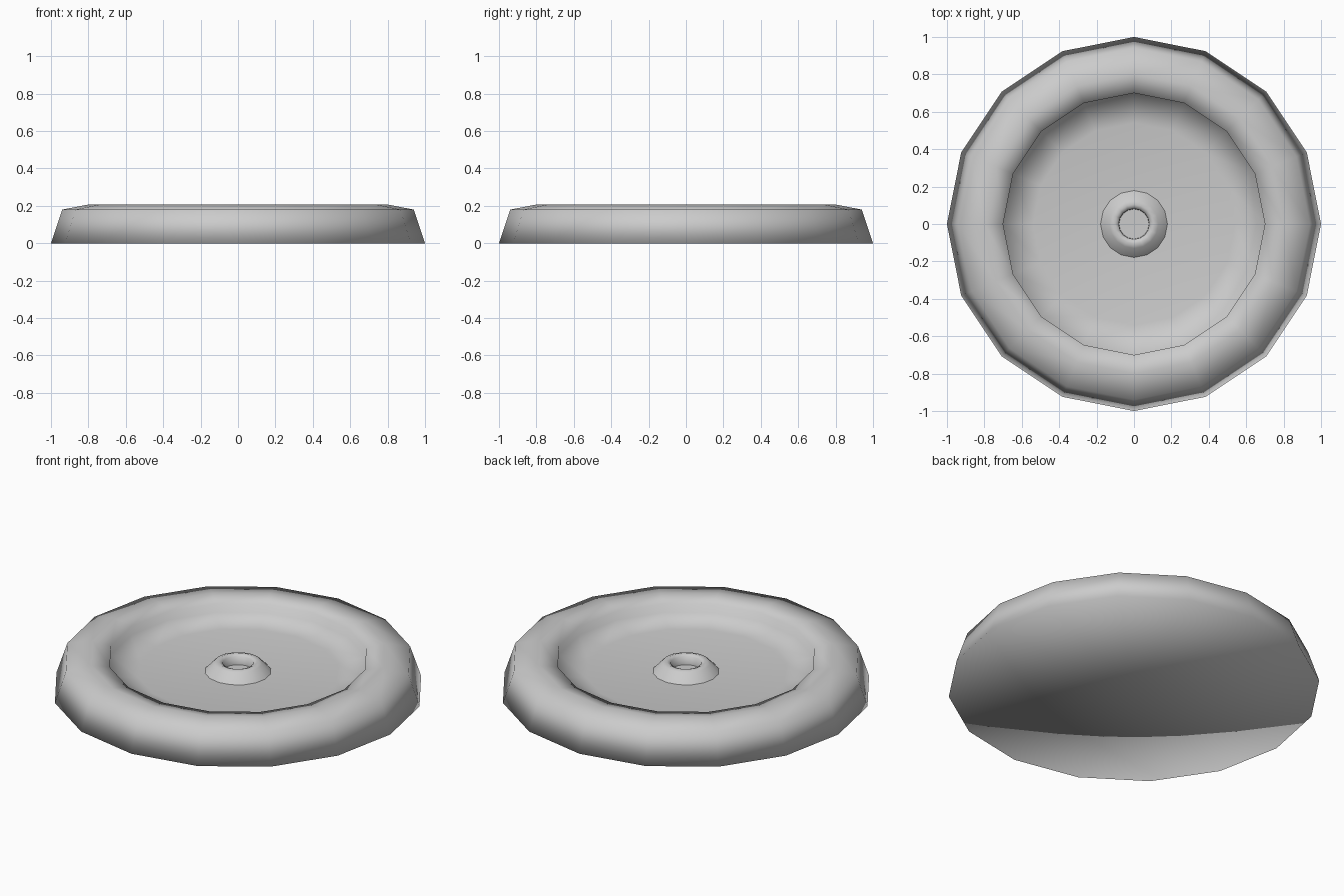
import bpy, bmesh
from math import cos, sin, tau

cube = bpy.data.objects.get("Cube")
if cube:
    bpy.data.objects.remove(cube, do_unlink=True)

SIDES = 16

grey = bpy.data.materials.new("light_grey")
grey.use_nodes = True
colour = (0.6, 0.6, 0.6, 1)
grey.diffuse_color = colour
grey.node_tree.nodes["Principled BSDF"].inputs["Base Color"].default_value = colour


def lathe(name, profile):
    """Turn an (r, z) profile about z; points on the axis become poles."""
    bm = bmesh.new()
    rings = []
    for r, z in profile:
        if r == 0:
            rings.append([bm.verts.new((0, 0, z))] * SIDES)
        else:
            angles = [tau * i / SIDES for i in range(SIDES)]
            rings.append([bm.verts.new((r * cos(a), r * sin(a), z)) for a in angles])
    for low, high in zip(rings, rings[1:]):
        for i in range(SIDES):
            j = (i + 1) % SIDES
            corners = dict.fromkeys((low[i], low[j], high[j], high[i]))
            bm.faces.new(list(corners)).smooth = True
    mesh = bpy.data.meshes.new(name)
    bm.to_mesh(mesh)
    bm.free()
    mesh.materials.append(grey)
    obj = bpy.data.objects.new(name, mesh)
    bpy.context.collection.objects.link(obj)
    return obj


# Round dish: flat base, sloping wall, rounded rim, sunken floor
lathe("dish", [(0, 0), (1, 0), (0.94, 0.18), (0.8, 0.207), (0.7, 0.188),
               (0.7, 0.135), (0.54, 0.109), (0, 0.109)])

# Small raised ring in the middle of the floor
lathe("centre_ring", [(0.18, 0.108), (0.13, 0.16), (0.105, 0.168),
                      (0.082, 0.158), (0.08, 0.108)])
